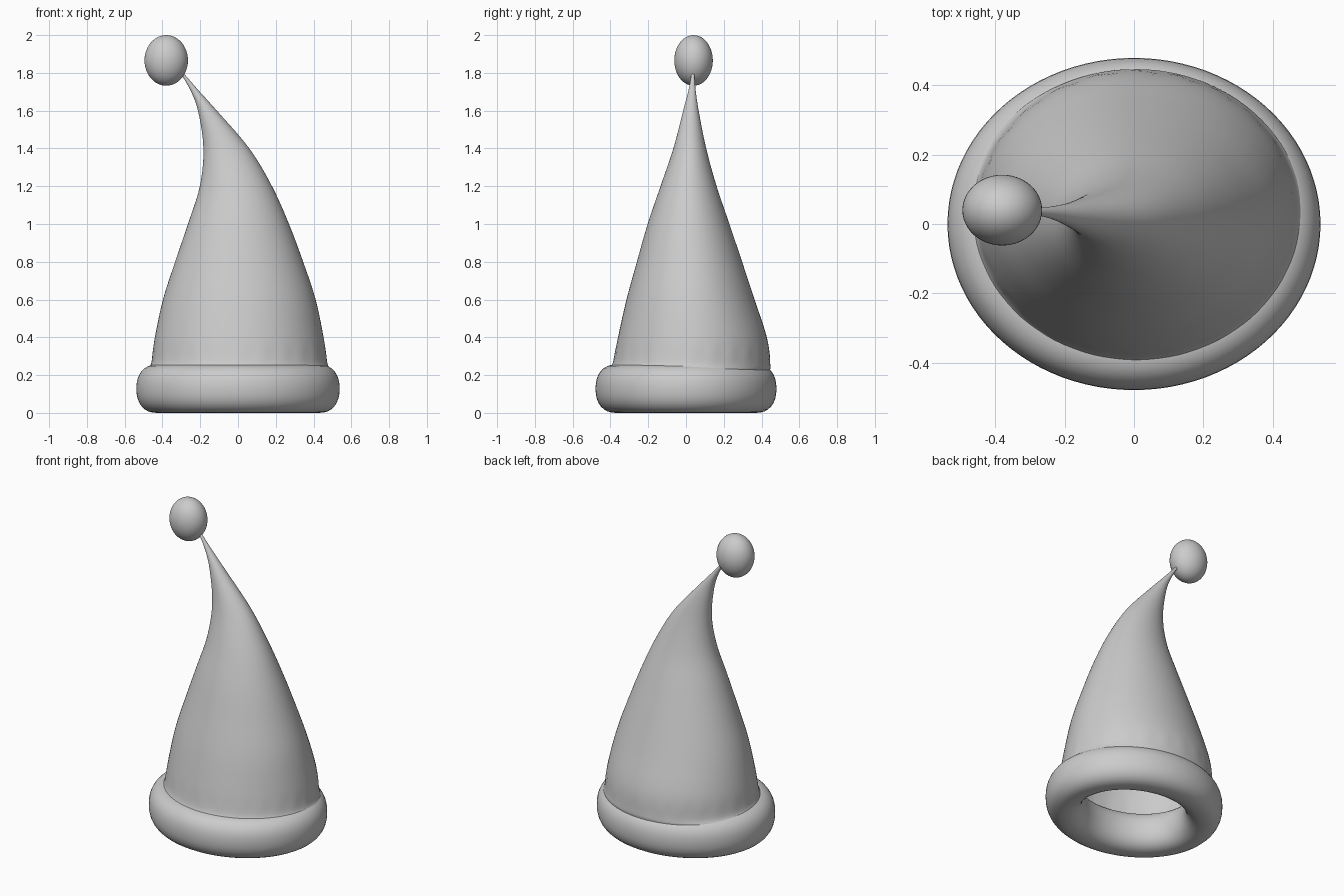
import bpy, bmesh, math
from mathutils import Matrix, Vector

cube = bpy.data.objects.get("Cube")
if cube:
    bpy.data.objects.remove(cube, do_unlink=True)

grey = bpy.data.materials.new("soft grey")
grey.use_nodes = True
GREY = (0.6, 0.6, 0.6, 1)
grey.diffuse_color = GREY
grey.node_tree.nodes["Principled BSDF"].inputs["Base Color"].default_value = GREY

SIDES = 96
ANGLES = [2 * math.pi * i / SIDES for i in range(SIDES)]


def finish(name, bm):
    bmesh.ops.recalc_face_normals(bm, faces=bm.faces)
    mesh = bpy.data.meshes.new(name)
    bm.to_mesh(mesh)
    bm.free()
    obj = bpy.data.objects.new(name, mesh)
    bpy.context.collection.objects.link(obj)
    mesh.materials.append(grey)
    for poly in mesh.polygons:
        poly.use_smooth = True
    return obj


def bridge(bm, a, b):
    n = len(a)
    for i in range(n):
        bm.faces.new((a[i], a[(i + 1) % n], b[(i + 1) % n], b[i]))


def spline(points, steps):
    """Catmull-Rom resampling of the section list."""
    pts = [points[0]] + points + [points[-1]]
    out = []
    for p0, p1, p2, p3 in zip(pts, pts[1:], pts[2:], pts[3:]):
        for s in range(steps):
            t = s / steps
            out.append([0.5 * (2 * b + (c - a) * t + (2 * a - 5 * b + 4 * c - d) * t**2
                               + (3 * b - a - 3 * c + d) * t**3)
                        for a, b, c, d in zip(p0, p1, p2, p3)])
    return out + [points[-1]]


# Bent cone: height, then left/right and front/back extents of each section
sections = [
    (0.16, -0.48, 0.48, -0.41, 0.43),
    (0.225, -0.485, 0.49, -0.415, 0.445),
    (0.265, -0.458, 0.472, -0.387, 0.445),
    (0.4, -0.44, 0.453, -0.36, 0.428),
    (0.6, -0.397, 0.411, -0.315, 0.363),
    (0.8, -0.333, 0.345, -0.26, 0.297),
    (1.0, -0.265, 0.27, -0.203, 0.23),
    (1.2, -0.202, 0.18, -0.135, 0.162),
    (1.4, -0.183, 0.06, -0.067, 0.107),
    (1.6, -0.212, -0.112, -0.015, 0.067),
    (1.72, -0.258, -0.22, 0.016, 0.05),
    (1.83, -0.325, -0.315, 0.033, 0.043),
]
bm = bmesh.new()
rings = []
for z, left, right, front, back in spline(sections, 5):
    # faint gathers just above the brim
    gather = 0.004 * max(0, 1 - abs(z - 0.31) / 0.07)
    ring = []
    for a in ANGLES:
        k = 1 + gather * math.cos(24 * a)
        ring.append(bm.verts.new(((left + right) / 2 + (right - left) / 2 * k * math.cos(a),
                                  (front + back) / 2 + (back - front) / 2 * k * math.sin(a), z)))
    rings.append(ring)
for a, b in zip(rings, rings[1:]):
    bridge(bm, a, b)
bm.faces.new(rings[-1])
cone = finish("bent_cone", bm)
shell = cone.modifiers.new("cloth thickness", "SOLIDIFY")
shell.thickness = 0.004
shell.offset = -1

# Rolled brim: a padded oval ring with a slightly squared section
bm = bmesh.new()
rings = []
for i in range(32):
    t = 2 * math.pi * i / 32
    c, s = math.cos(t), math.sin(t)
    out = 0.109 * math.copysign(abs(c) ** 0.88, c)
    z = 0.128 + 0.128 * math.copysign(abs(s) ** 0.88, s)
    rings.append([bm.verts.new(((0.429 + out) * math.cos(a), (0.37 + out) * math.sin(a), z))
                  for a in ANGLES])
for a, b in zip(rings, rings[1:] + rings[:1]):
    bridge(bm, a, b)
finish("rolled_brim", bm)

# Pompom on the tip
bm = bmesh.new()
bmesh.ops.create_uvsphere(bm, u_segments=48, v_segments=24, radius=1,
                          matrix=Matrix.LocRotScale(Vector((-0.38, 0.04, 1.866)), None,
                                                    Vector((0.115, 0.102, 0.134))))
finish("pompom", bm)
